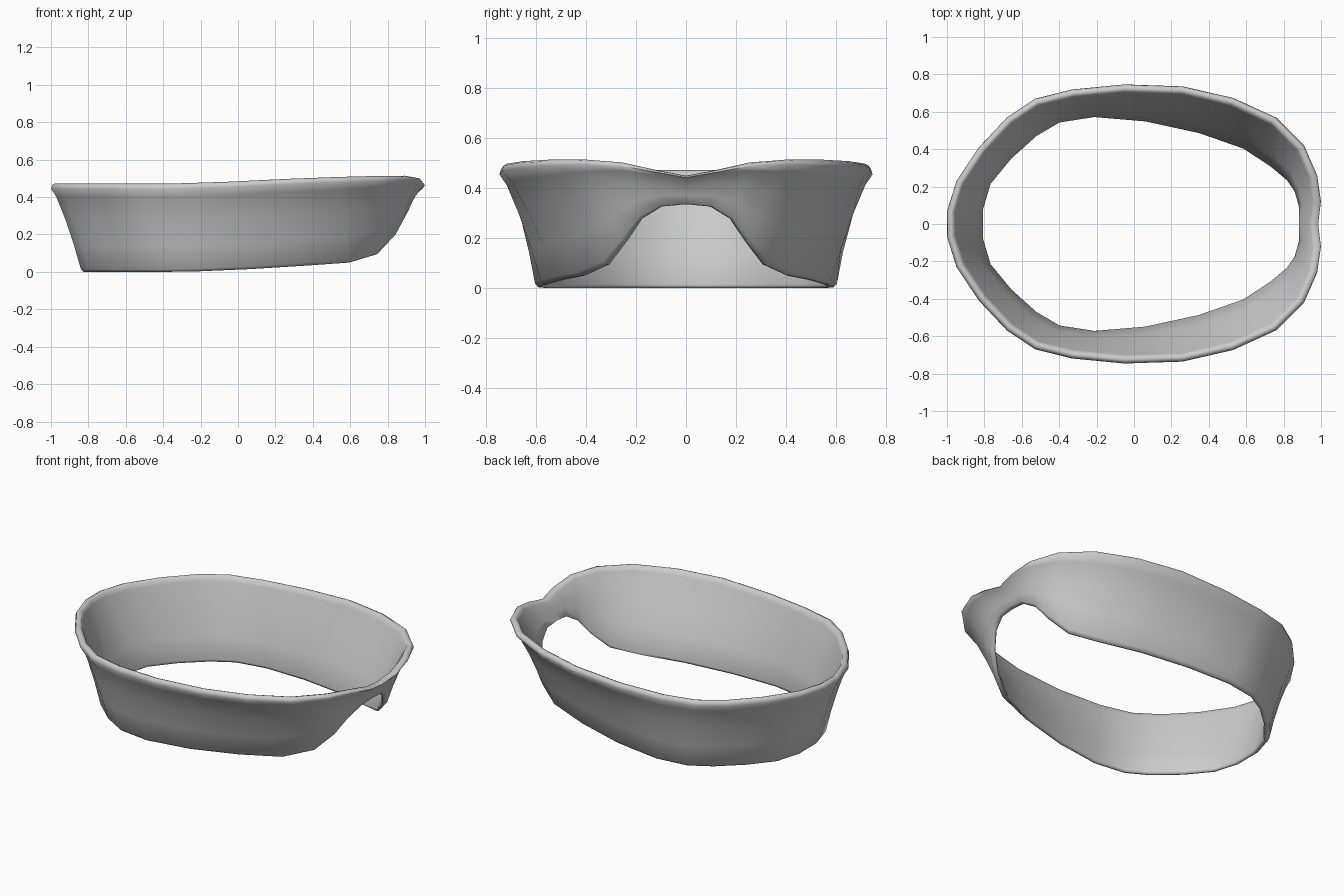
import bpy, bmesh, math
from mathutils import Vector

if "Cube" in bpy.data.objects:
    bpy.data.objects.remove(bpy.data.objects["Cube"])

# Half outlines (y >= 0) of the upper rim and lower edge, left end to bridge
TOP = [(-1, .07, .472), (-.95, .23, .472), (-.83, .41, .472), (-.68, .57, .472),
       (-.53, .67, .472), (-.33, .72, .473), (-.05, .747, .482), (.26, .737, .497),
       (.53, .675, .507), (.76, .57, .513), (.91, .42, .514), (.98, .26, .502),
       (1.0, .12, .472), (.985, 0, .449)]
BOTTOM = [(-.835, .08, 0), (-.79, .23, 0), (-.675, .37, 0), (-.535, .495, 0),
          (-.405, .57, 0), (-.21, .60, .003), (.07, .575, .015), (.36, .51, .033),
          (.60, .425, .05), (.75, .325, .095), (.84, .25, .19), (.885, .185, .278),
          (.91, .10, .326), (.912, 0, .335)]

# Wall section: (height fraction, inward offset)
SECTION = [(0, .010), (.03, 0), (.3, .008), (.6, .010), (.85, .004), (.94, 0),
           (.985, .007), (1, .022), (.985, .038), (.93, .046),
           (.6, .042), (.3, .036), (.03, .032), (0, .024)]


def mirrored(half):
    pts = [Vector(p) for p in half]
    return pts + [Vector((p.x, -p.y, p.z)) for p in reversed(pts[:-1])]


def inward(loop):
    """Horizontal inward direction at each point of a clockwise loop."""
    n = len(loop)
    out = []
    for i in range(n):
        a = (loop[i] - loop[i - 1]).xy.normalized()
        b = (loop[(i + 1) % n] - loop[i]).xy.normalized()
        t = (a + b).normalized()
        out.append(Vector((t.y, -t.x, 0)))
    return out


# Goggle-shaped band with an arched bridge cutout
top, bottom = mirrored(TOP), mirrored(BOTTOM)
n_top, n_bot = inward(top), inward(bottom)
bm = bmesh.new()
rings = []
for i in range(len(top)):
    ring = []
    for t, off in SECTION:
        p = bottom[i].lerp(top[i], t)
        if t > .9:      # keep the rim outline upright near the lip
            p.x, p.y = bottom[i].lerp(top[i], .97 + .03 * (t - .9) / .1).xy
            p.x, p.y = p.lerp(top[i], .7).xy
        p += n_bot[i].lerp(n_top[i], t).normalized() * off
        ring.append(bm.verts.new(p))
    rings.append(ring)
m = len(SECTION)
for i in range(len(rings)):
    a, b = rings[i], rings[(i + 1) % len(rings)]
    for j in range(m):
        k = (j + 1) % m
        bm.faces.new((a[j], b[j], b[k], a[k]))
bmesh.ops.recalc_face_normals(bm, faces=bm.faces)
mesh = bpy.data.meshes.new("goggle_band")
bm.to_mesh(mesh)
bm.free()
band = bpy.data.objects.new("goggle_band", mesh)
bpy.context.collection.objects.link(band)
bpy.context.view_layer.objects.active = band
band.select_set(True)
bpy.ops.object.shade_smooth_by_angle(angle=math.radians(80))
